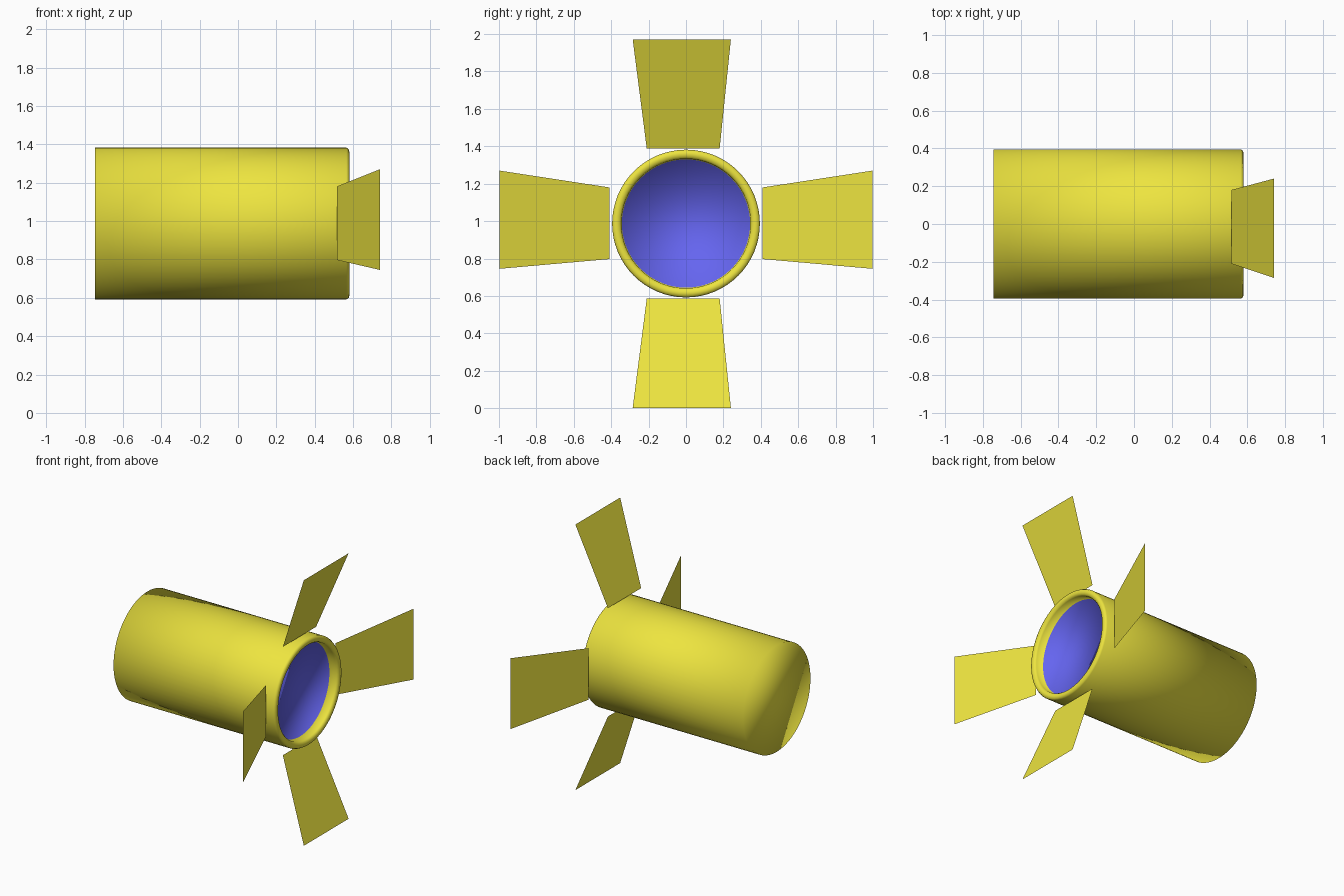
import bpy, bmesh
from math import sin, cos, pi

if "Cube" in bpy.data.objects:
    bpy.data.objects.remove(bpy.data.objects["Cube"])

SIDES = 64
CZ = 0.987  # height of the lamp axis


def material(name, rgb):
    m = bpy.data.materials.new(name)
    m.diffuse_color = (*rgb, 1)
    m.use_nodes = True
    m.node_tree.nodes["Principled BSDF"].inputs["Base Color"].default_value = m.diffuse_color
    return m


yellow = material("yellow_paint", (0.85, 0.78, 0.05))
blue = material("blue_lens", (0.13, 0.13, 0.87))


def add_object(name, bm, mats, smooth):
    me = bpy.data.meshes.new(name)
    for f in bm.faces:
        f.smooth = smooth
    bm.to_mesh(me)
    bm.free()
    for m in mats:
        me.materials.append(m)
    ob = bpy.data.objects.new(name, me)
    bpy.context.collection.objects.link(ob)
    return ob


# Housing: can turned about the x axis, with rounded rim and recessed lens
profile = [(-0.745, 0.395), (0.565, 0.395), (0.577, 0.388), (0.581, 0.372),
           (0.577, 0.355), (0.565, 0.346), (0.51, 0.343)]
bm = bmesh.new()
rings = [[bm.verts.new((x, r * cos(2 * pi * i / SIDES), CZ + r * sin(2 * pi * i / SIDES)))
          for i in range(SIDES)] for x, r in profile]
for a, b in zip(rings, rings[1:]):
    for i in range(SIDES):
        j = (i + 1) % SIDES
        bm.faces.new((a[i], b[i], b[j], a[j]))
bm.faces.new(rings[0])
lens = bm.faces.new(rings[-1])
lens.material_index = 1
bmesh.ops.recalc_face_normals(bm, faces=bm.faces)
add_object("lamp_housing", bm, [yellow, blue], True)


# Barn doors: four thin tapered flaps splayed around the rim
def flap(name, corners):
    bm = bmesh.new()
    bm.faces.new([bm.verts.new(c) for c in corners])
    add_object(name, bm, [yellow], False)


X_IN, X_OUT = 0.515, 0.74
for name, s in (("top_flap", 1), ("bottom_flap", -1)):
    zi, zo = CZ + s * 0.402, CZ + s * 0.985
    flap(name, [(X_IN, -0.21, zi), (X_IN, 0.18, zi), (X_OUT, 0.24, zo), (X_OUT, -0.285, zo)][::s])
for name, s in (("back_flap", 1), ("front_flap", -1)):
    yi, yo = s * 0.41, s * 0.998
    flap(name, [(X_IN, yi, 0.797), (X_OUT, yo, 0.745), (X_OUT, yo, 1.27), (X_IN, yi, 1.18)][::s])
